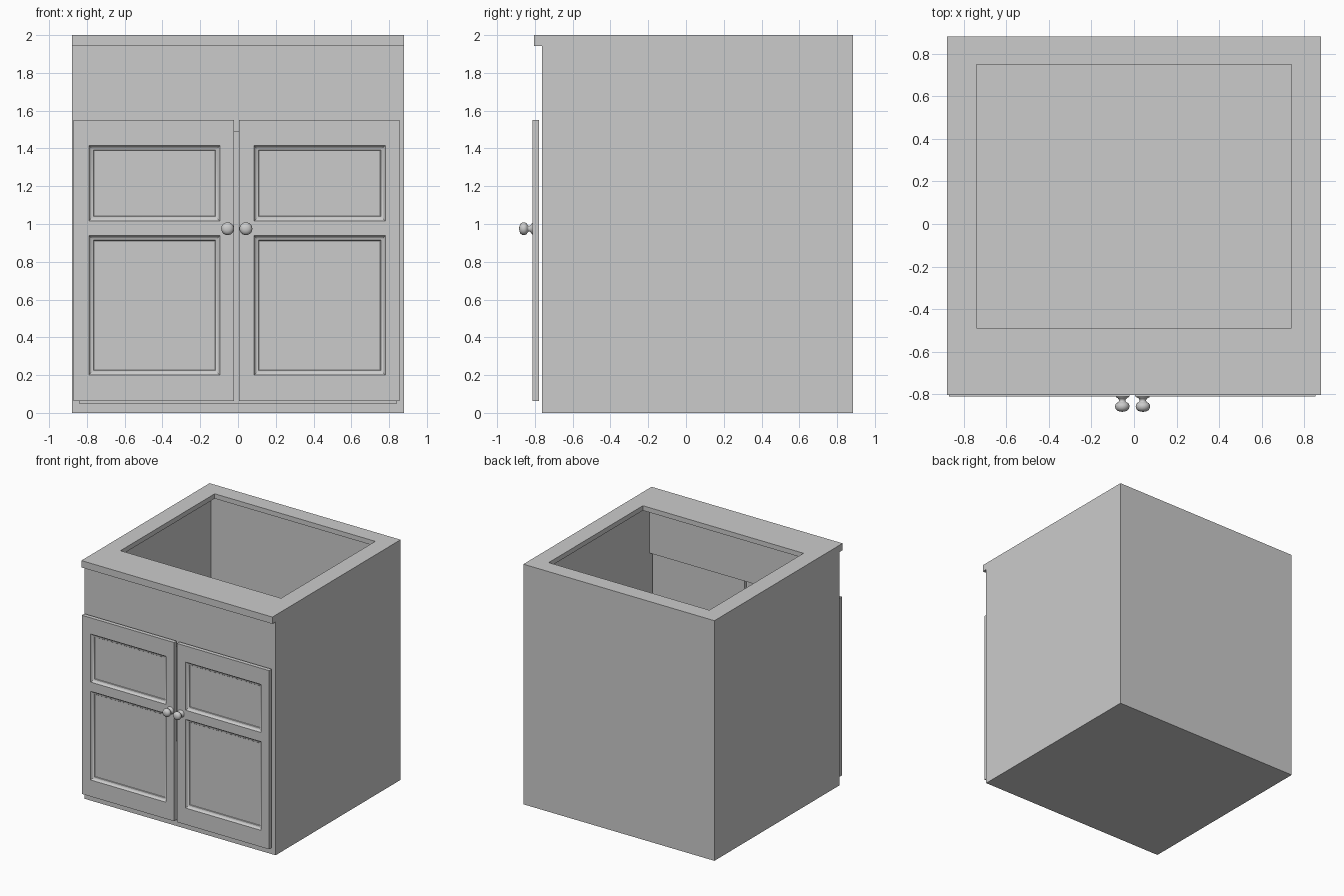
import bpy, bmesh, math
from mathutils import Vector, Matrix

if "Cube" in bpy.data.objects:
    bpy.data.objects.remove(bpy.data.objects["Cube"])


def make_object(name, bm, smooth=None):
    bmesh.ops.remove_doubles(bm, verts=bm.verts, dist=1e-5)
    bmesh.ops.recalc_face_normals(bm, faces=bm.faces)
    mesh = bpy.data.meshes.new(name)
    bm.to_mesh(mesh)
    bm.free()
    ob = bpy.data.objects.new(name, mesh)
    bpy.context.collection.objects.link(ob)
    bpy.ops.object.select_all(action='DESELECT')
    ob.select_set(True)
    bpy.context.view_layer.objects.active = ob
    if smooth:
        bpy.ops.object.shade_smooth_by_angle(angle=math.radians(smooth))
    return ob


def box(name, lo, hi):
    bm = bmesh.new()
    lo, hi = Vector(lo), Vector(hi)
    size = Matrix.Diagonal((*(hi - lo), 1))
    bmesh.ops.create_cube(bm, size=1, matrix=Matrix.Translation((lo + hi) / 2) @ size)
    return make_object(name, bm)


def cut(target, lo, hi):
    cutter = box("cutter", lo, hi)
    cutter.hide_render = True
    mod = target.modifiers.new("cut", 'BOOLEAN')
    mod.operation, mod.solver, mod.object = 'DIFFERENCE', 'EXACT', cutter
    bpy.context.view_layer.objects.active = target
    bpy.ops.object.modifier_apply(modifier=mod.name)
    bpy.data.objects.remove(cutter, do_unlink=True)


# Cabinet carcass: side profile with overhanging front lip, extruded across x
W, BACK, FRONT, LIP = 0.88, 0.883, -0.762, -0.804
side = [(BACK, 0), (BACK, 2), (LIP, 2), (LIP, 1.943), (FRONT, 1.943), (FRONT, 0)]
bm = bmesh.new()
face = bm.faces.new([bm.verts.new((-W, y, z)) for y, z in side])
ext = bmesh.ops.extrude_face_region(bm, geom=[face])
bmesh.ops.translate(bm, vec=(2 * W, 0, 0),
                    verts=[g for g in ext["geom"] if isinstance(g, bmesh.types.BMVert)])
cabinet = make_object("cabinet_body", bm)
cut(cabinet, (-0.84, -0.722, 0.05), (0.84, 0.843, 1.96))     # inner cavity
cut(cabinet, (-0.74, -0.49, 1.5), (0.74, 0.75, 2.1))         # basin hole in the top
cut(cabinet, (-0.84, -0.9, 0.05), (0.84, -0.6, 1.49))        # door opening

# Doors: framed slab with two recessed panels edged by a curved moulding
D_FRONT, D_BACK = -0.812, -0.778
XS = [-0.87, -0.79, -0.095, -0.02]
ZS = [0.062, 0.20, 0.938, 1.015, 1.415, 1.55]
MOULDING = [(0, 0), (0.003, 0.007), (0.009, 0.013), (0.016, 0.017), (0.024, 0.019), (0.027, 0.023)]


def rect(bm, x0, x1, z0, z1, y):
    return [bm.verts.new(p) for p in ((x0, y, z0), (x1, y, z0), (x1, y, z1), (x0, y, z1))]


def bridge(bm, a, b):
    n = len(a)
    for i in range(n):
        j = (i + 1) % n
        bm.faces.new((a[i], a[j], b[j], b[i]))


def door(name, dx):
    bm = bmesh.new()
    xs = [x + dx for x in XS]
    grid = [[bm.verts.new((x, D_FRONT, z)) for x in xs] for z in ZS]
    for r in range(5):
        for c in range(3):
            loop = [grid[r][c], grid[r][c + 1], grid[r + 1][c + 1], grid[r + 1][c]]
            if c == 1 and r in (1, 3):
                for inset, depth in MOULDING[1:]:
                    ring = rect(bm, xs[1] + inset, xs[2] - inset,
                                ZS[r] + inset, ZS[r + 1] - inset, D_FRONT + depth)
                    bridge(bm, loop, ring)
                    loop = ring
            bm.faces.new(loop)
    # edges and back of the slab
    rim = [e for e in bm.edges if e.is_boundary]
    ext = bmesh.ops.extrude_edge_only(bm, edges=rim)["geom"]
    for v in ext:
        if isinstance(v, bmesh.types.BMVert):
            v.co.y = D_BACK
    bmesh.ops.holes_fill(bm, edges=[e for e in bm.edges if e.is_boundary], sides=0)
    make_object(name, bm, 32)


door("left_door", 0)
door("right_door", 0.875)

# Knobs: turned profile (radius, distance out from the door)
KNOB = [(0.031, 0), (0.030, 0.003), (0.021, 0.008), (0.016, 0.015), (0.015, 0.021),
        (0.019, 0.026), (0.028, 0.031), (0.033, 0.039), (0.034, 0.048),
        (0.031, 0.058), (0.024, 0.066), (0.013, 0.070)]


def knob(name, cx, cz, n=24):
    bm = bmesh.new()
    rings = [[bm.verts.new((cx + r * math.cos(2 * math.pi * i / n), D_FRONT - d,
                            cz + r * math.sin(2 * math.pi * i / n))) for i in range(n)]
             for r, d in KNOB]
    for a, b in zip(rings, rings[1:]):
        bridge(bm, a, b)
    bm.faces.new(rings[0])
    tip = bm.verts.new((cx, D_FRONT - 0.072, cz))
    for i in range(n):
        bm.faces.new((rings[-1][i], rings[-1][(i + 1) % n], tip))
    make_object(name, bm, 50)


knob("left_knob", -0.055, 0.975)
knob("right_knob", 0.042, 0.975)
